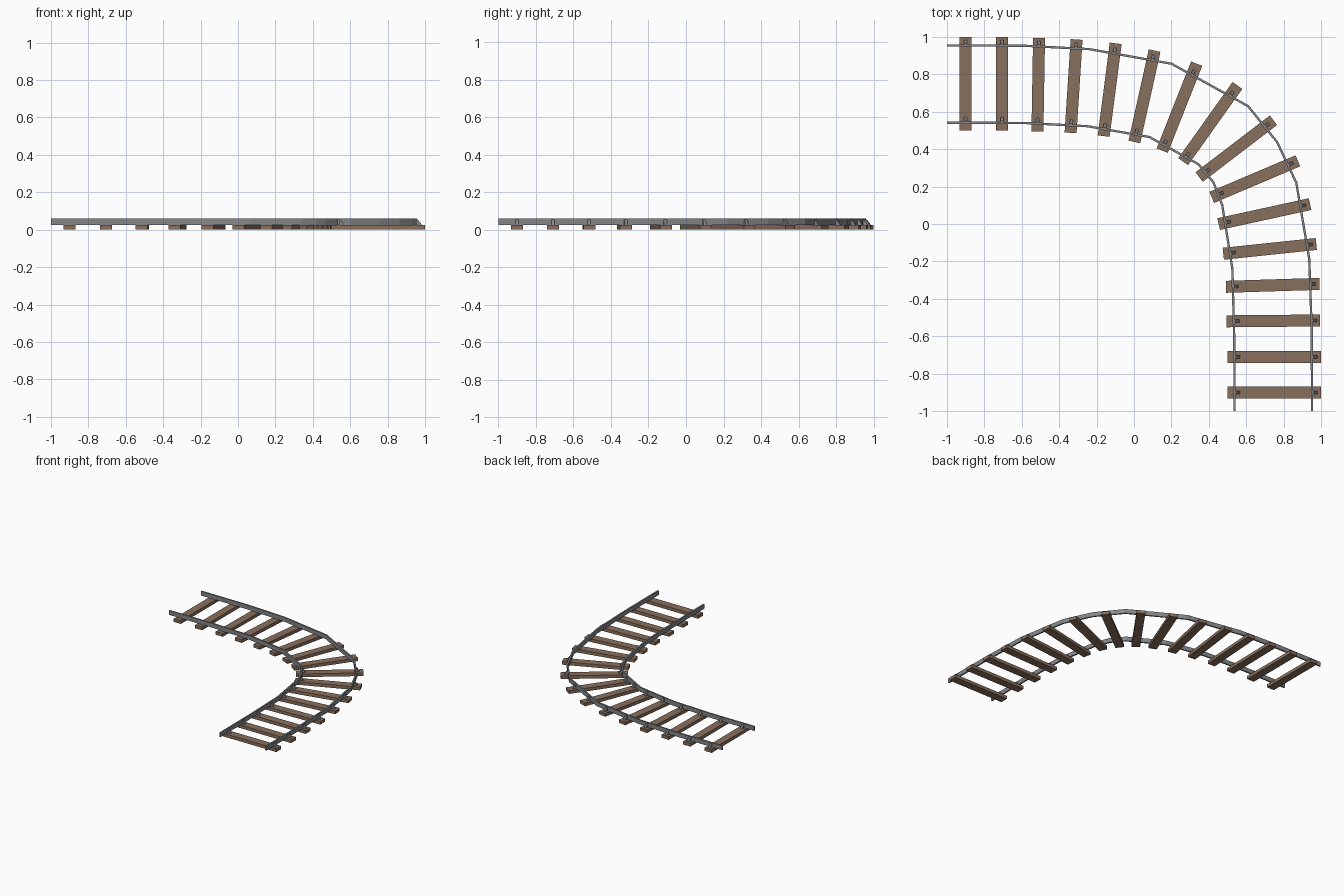
import bpy, bmesh, math
from mathutils import Vector, Matrix
from mathutils.geometry import intersect_line_line_2d

cube = bpy.data.objects.get("Cube")
if cube:
    bpy.data.objects.remove(cube)

SLEEPER_TOP, RAIL_TOP = 0.026, 0.061
RAIL_HALF = 0.006


def material(name, rgb):
    m = bpy.data.materials.new(name)
    m.use_nodes = True
    m.diffuse_color = (*rgb, 1)
    bsdf = next(n for n in m.node_tree.nodes if n.type == 'BSDF_PRINCIPLED')
    bsdf.inputs["Base Color"].default_value = (*rgb, 1)
    return m


wood = material("brown_wood", (0.25, 0.16, 0.11))
steel = material("grey_steel", (0.23, 0.24, 0.25))


def finish(name, bm, mat):
    bmesh.ops.recalc_face_normals(bm, faces=bm.faces[:])
    mesh = bpy.data.meshes.new(name)
    bm.to_mesh(mesh)
    bm.free()
    mesh.materials.append(mat)
    obj = bpy.data.objects.new(name, mesh)
    bpy.context.scene.collection.objects.link(obj)
    return obj


def sweep_rail(name, points):
    """Rectangular bar with mitred joints along a flat path."""
    bm = bmesh.new()
    rings = []
    for i, p in enumerate(points):
        before = (p - points[i - 1]).normalized() if i else None
        after = (points[i + 1] - p).normalized() if i + 1 < len(points) else None
        a, b = before or after, after or before
        t = (a + b).normalized()
        side = Vector((-t.y, t.x)) * RAIL_HALF / t.dot(a)
        corners = ((1, SLEEPER_TOP), (-1, SLEEPER_TOP), (-1, RAIL_TOP), (1, RAIL_TOP))
        rings.append([bm.verts.new((*(p + side * s), z)) for s, z in corners])
    for r, q in zip(rings, rings[1:]):
        for k in range(4):
            n = (k + 1) % 4
            bm.faces.new((r[k], r[n], q[n], q[k]))
    bm.faces.new(rings[0])
    bm.faces.new(rings[-1])
    return finish(name, bm, steel)


def sleeper(name, centre, angle):
    bm = bmesh.new()
    bmesh.ops.create_cube(bm, size=1, matrix=Matrix.Diagonal((0.5, 0.064, SLEEPER_TOP, 1)))
    obj = finish(name, bm, wood)
    obj.location = (*centre, SLEEPER_TOP / 2)
    obj.rotation_euler.z = angle


def rail_clip(name, spot, angle):
    """Small wedge bracing the outer side of a rail."""
    bm = bmesh.new()
    profile = ((0, SLEEPER_TOP), (0.03, SLEEPER_TOP), (0.026, 0.034), (0.01, 0.055), (0, 0.055))
    face = bm.faces.new([bm.verts.new((x, -0.008, z)) for x, z in profile])
    new = bmesh.ops.extrude_face_region(bm, geom=[face])["geom"]
    bmesh.ops.translate(bm, vec=(0, 0.016, 0),
                        verts=[v for v in new if isinstance(v, bmesh.types.BMVert)])
    obj = finish(name, bm, steel)
    obj.location = (*spot, 0)
    obj.rotation_euler.z = angle


# Rails
outer = [Vector(p) for p in (
    (-1, 0.955), (-0.585, 0.953), (-0.24, 0.935), (0.20, 0.857), (0.61, 0.63),
    (0.765, 0.438), (0.868, 0.22), (0.937, -0.187), (0.95, -0.56), (0.952, -1))]
inner = [Vector(p) for p in (
    (-1, 0.542), (-0.585, 0.54), (-0.25, 0.523), (0.083, 0.465), (0.344, 0.32),
    (0.424, 0.224), (0.472, 0.10), (0.526, -0.24), (0.536, -0.61), (0.538, -1))]
rails = {"outer": outer, "inner": inner}
for label, path in rails.items():
    sweep_rail(label + "_rail", path)

# Sleepers: x, y and heading in degrees, with a clip at each rail
layout = (
    (-0.90, 0.75, 90), (-0.707, 0.75, 90), (-0.512, 0.745, 89), (-0.323, 0.737, 86.3),
    (-0.13, 0.718, 82.6), (0.056, 0.683, 77.5), (0.243, 0.625, 68.4), (0.408, 0.537, 54.5),
    (0.547, 0.403, 37.4), (0.646, 0.24, 23), (0.697, 0.053, 12.3), (0.726, -0.133, 6),
    (0.742, -0.328, 1.8), (0.745, -0.518, 0.5), (0.75, -0.71, 0), (0.75, -0.902, 0))
for i, (x, y, degrees) in enumerate(layout, 1):
    centre, angle = Vector((x, y)), math.radians(degrees)
    reach = Vector((math.cos(angle), math.sin(angle))) * 0.3
    sleeper(f"sleeper_{i}", centre, angle)
    for label, path in rails.items():
        for a, b in zip(path, path[1:]):
            spot = intersect_line_line_2d(centre - reach, centre + reach, a, b)
            if spot:
                rail_clip(f"{label}_clip_{i}", spot, angle)
                break
